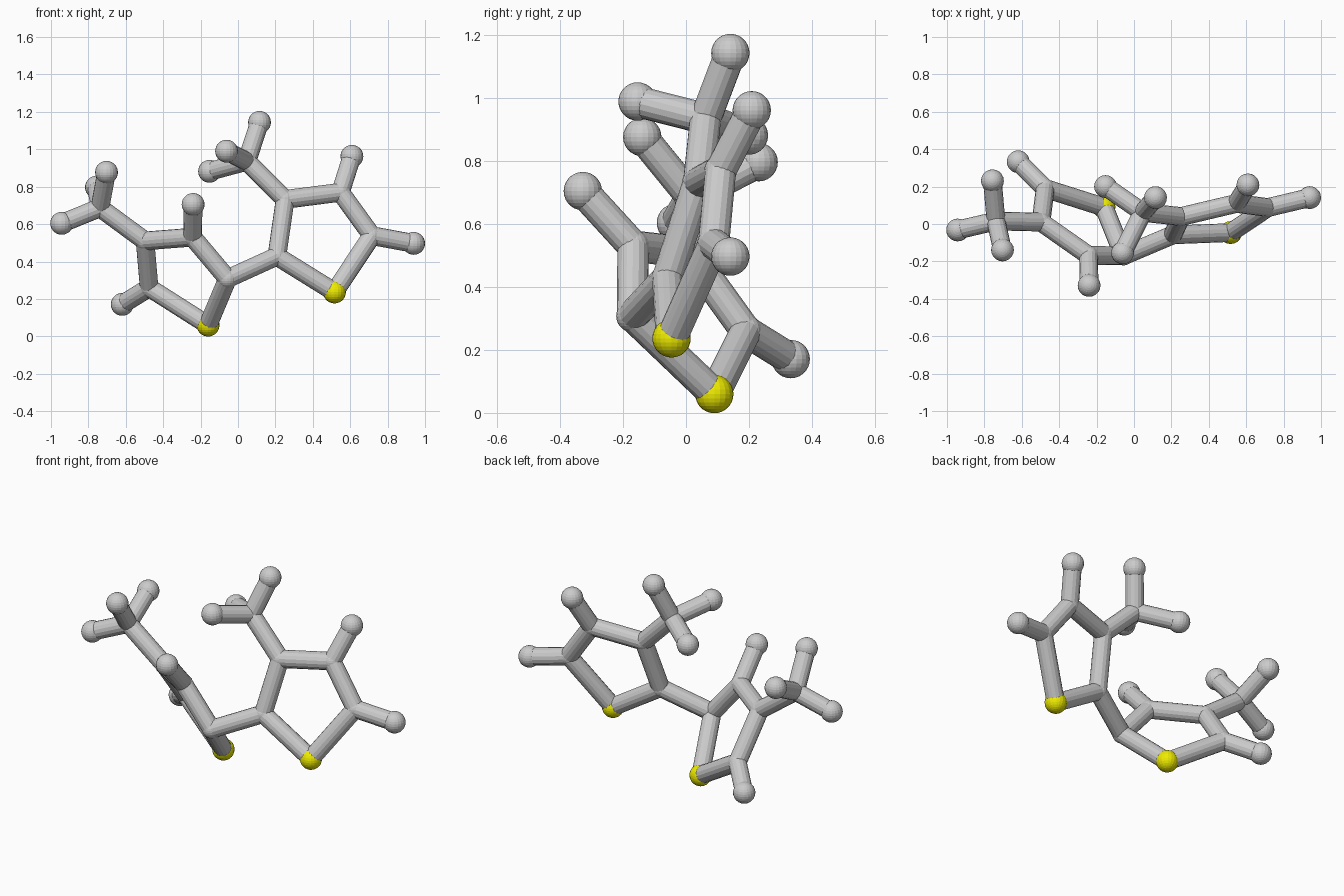
import bpy, bmesh
from mathutils import Vector, Matrix

if "Cube" in bpy.data.objects:
    bpy.data.objects.remove(bpy.data.objects["Cube"])

BALL, JOINT, ROD = 0.061, 0.052, 0.05

# Ball centres for the two five-sided rings and their side groups
LEFT = {
    "tip": (-0.16, 0.09, 0.06), "a": (-0.056, -0.17, 0.308),
    "b": (-0.243, -0.168, 0.53), "c": (-0.497, 0.01, 0.51),
    "d": (-0.475, 0.19, 0.26), "b_end": (-0.24, -0.328, 0.705),
    "d_end": (-0.619, 0.333, 0.171), "fork": (-0.738, 0.016, 0.687),
    "fork_end_1": (-0.703, -0.139, 0.877), "fork_end_2": (-0.943, -0.032, 0.604),
    "fork_end_3": (-0.757, 0.231, 0.797),
}
RIGHT = {
    "tip": (0.516, -0.046, 0.237), "a": (0.208, -0.058, 0.428),
    "c": (0.252, 0.04, 0.732), "b": (0.548, 0.11, 0.77),
    "d": (0.716, 0.088, 0.538), "b_end": (0.609, 0.209, 0.962),
    "d_end": (0.939, 0.141, 0.497), "fork": (0.047, 0.062, 0.935),
    "fork_end_1": (0.115, 0.141, 1.144), "fork_end_2": (-0.061, -0.154, 0.99),
    "fork_end_3": (-0.152, 0.2, 0.882),
}
SIDE_RODS = [("b", "b_end"), ("d", "d_end"), ("c", "fork"), ("fork", "fork_end_1"),
             ("fork", "fork_end_2"), ("fork", "fork_end_3")]

yellow = bpy.data.materials.new("yellow")
yellow.diffuse_color = (0.85, 0.83, 0.0, 1)
yellow.use_nodes = True
yellow.node_tree.nodes["Principled BSDF"].inputs["Base Color"].default_value = yellow.diffuse_color


def finish(bm, name, mat=None):
    mesh = bpy.data.meshes.new(name)
    bm.to_mesh(mesh)
    bm.free()
    ob = bpy.data.objects.new(name, mesh)
    bpy.context.collection.objects.link(ob)
    if mat:
        mesh.materials.append(mat)


def ball(name, centre, radius, mat=None):
    bm = bmesh.new()
    bmesh.ops.create_uvsphere(bm, u_segments=20, v_segments=14, radius=radius,
                              matrix=Matrix.Translation(centre))
    finish(bm, name, mat)


def rod(name, p, q):
    p, q = Vector(p), Vector(q)
    turn = (q - p).to_track_quat('Z', 'Y').to_matrix().to_4x4()
    bm = bmesh.new()
    bmesh.ops.create_cone(bm, cap_ends=True, segments=16, radius1=ROD, radius2=ROD,
                          depth=(q - p).length,
                          matrix=Matrix.Translation((p + q) / 2) @ turn)
    finish(bm, name)


# Each unit: ring rods, side rods, end balls, joints and one yellow ball
for side, pts, order in (("left", LEFT, "abcd"), ("right", RIGHT, "acbd")):
    ring = ["tip", *order]
    for i, k in enumerate(ring):
        rod(f"{side}_ring_rod_{i + 1}", pts[k], pts[ring[(i + 1) % 5]])
    for i, (k, m) in enumerate(SIDE_RODS):
        rod(f"{side}_side_rod_{i + 1}", pts[k], pts[m])
    for k, co in pts.items():
        if k == "tip":
            ball(f"{side}_yellow_ball", co, BALL, yellow)
        else:
            ball(f"{side}_ball_{k}", co, BALL if "end" in k else JOINT)

# Rod joining the two rings
rod("link_rod", LEFT["a"], RIGHT["a"])
